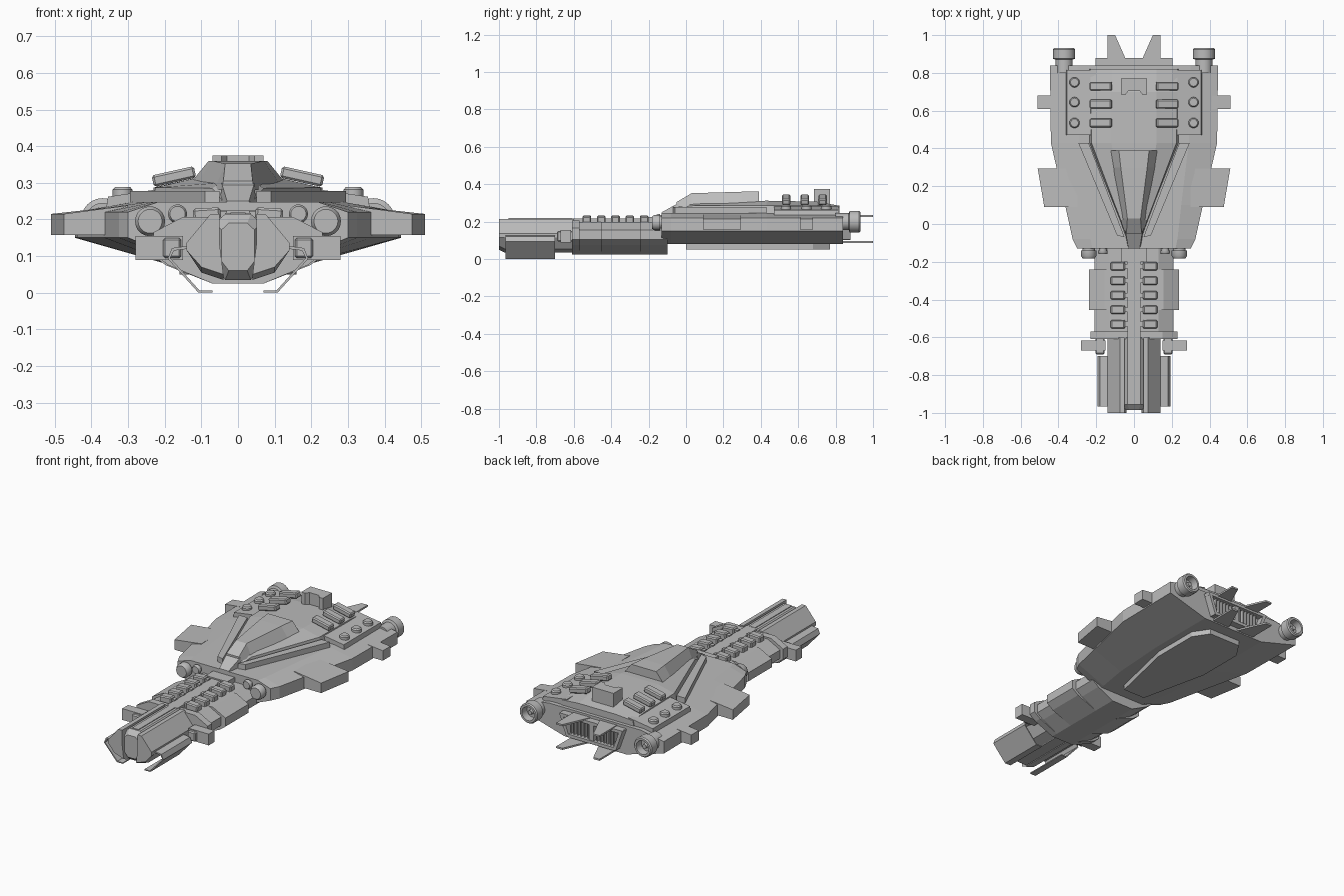
import bpy, bmesh, math
from mathutils import Vector, Matrix

if "Cube" in bpy.data.objects:
    bpy.data.objects.remove(bpy.data.objects["Cube"], do_unlink=True)

grey = bpy.data.materials.new("hull grey")
grey.use_nodes = True
grey.diffuse_color = (0.5, 0.5, 0.5, 1)
grey.node_tree.nodes["Principled BSDF"].inputs["Base Color"].default_value = (0.5, 0.5, 0.5, 1)


def finish(name, bm, mirror=False, smooth=False):
    bmesh.ops.recalc_face_normals(bm, faces=bm.faces)
    mesh = bpy.data.meshes.new(name)
    bm.to_mesh(mesh)
    bm.free()
    mesh.materials.append(grey)
    ob = bpy.data.objects.new(name, mesh)
    bpy.context.collection.objects.link(ob)
    if mirror:
        mod = ob.modifiers.new("Mirror", "MIRROR")
        mod.use_clip = False
        mod.use_mirror_merge = False
    if smooth:
        bpy.ops.object.select_all(action="DESELECT")
        ob.select_set(True)
        bpy.context.view_layer.objects.active = ob
        bpy.ops.object.shade_smooth_by_angle(angle=math.radians(35))
    return ob


def skin(bm, loops):
    """Join rings of points and cap both ends."""
    rings = [[bm.verts.new(p) for p in loop] for loop in loops]
    n = len(rings[0])
    for a, b in zip(rings, rings[1:]):
        for i in range(n):
            j = (i + 1) % n
            bm.faces.new((a[i], a[j], b[j], b[i]))
    bm.faces.new(rings[0])
    bm.faces.new(rings[-1])


def loft(name, rings, half=True):
    """Rings are (y, [(x, z)...]); half rings are reflected, others mirrored as a pair."""
    bm = bmesh.new()
    loops = []
    for y, pts in rings:
        full = pts + [(-x, z) for x, z in reversed(pts)] if half else pts
        loops.append([(x, y, z) for x, z in full])
    skin(bm, loops)
    return finish(name, bm, mirror=not half)


def prism(name, outline, z0, z1, pair=False):
    bm = bmesh.new()
    skin(bm, [[(x, y, z) for x, y in outline] for z in (z0, z1)])
    return finish(name, bm, mirror=pair)


def box(name, centre, size, pair=False, tilt=0, bevel=0):
    bm = bmesh.new()
    bmesh.ops.create_cube(bm, size=1)
    bmesh.ops.scale(bm, vec=size, verts=bm.verts)
    if bevel:
        bmesh.ops.bevel(bm, geom=bm.edges[:], offset=bevel, segments=1, affect="EDGES")
    bm.transform(Matrix.Translation(centre) @ Matrix.Rotation(tilt, 4, "Y"))
    return finish(name, bm, mirror=pair)


def lathe(name, centre, profile, axis="Y", steps=20):
    """Turn (radius, distance) points around an axis; always a mirrored pair."""
    bm = bmesh.new()
    loops = []
    for r, d in profile:
        ring = []
        for i in range(steps):
            t = math.tau * i / steps
            a, b = r * math.cos(t), r * math.sin(t)
            ring.append(Vector(centre) + Vector((a, d, b) if axis == "Y" else (a, b, d)))
        loops.append(ring)
    skin(bm, loops)
    return finish(name, bm, mirror=True, smooth=True)


# Main hull
def hull_ring(y, floor, w, top):
    return (y, [(floor, 0.08), (w, 0.15), (w, 0.22), (top, 0.247)])


loft("main_hull", [hull_ring(-0.13, 0.13, 0.30, 0.22), hull_ring(-0.08, 0.15, 0.325, 0.23),
                   hull_ring(0.1, 0.18, 0.365, 0.25), hull_ring(0.43, 0.2, 0.44, 0.29),
                   hull_ring(0.84, 0.2, 0.445, 0.3)])
prism("belly_plate", [(0.07, 0), (0.16, 0.4), (0.16, 0.68), (0.1, 0.77),
                      (-0.1, 0.77), (-0.16, 0.68), (-0.16, 0.4), (-0.07, 0)], 0.05, 0.09)

# Side fins
for label, y0, y1, x0, x1 in (("forward", 0.09, 0.295, 0.475, 0.51), ("rear", 0.61, 0.68, 0.51, 0.51)):
    loft(label + "_side_fin", [(y, [(0.3, 0.157), (x, 0.157), (x, 0.215), (0.3, 0.238)])
                               for y, x in ((y0, x0), (y1, x1))], half=False)

# Raised deck with V-shaped shoulders
prism("shoulder_strip", [(0.05, -0.07), (0.09, -0.06), (0.295, 0.43), (0.24, 0.43)], 0.23, 0.278, pair=True)
loft("shoulder_panel", [(y, [(0.2, 0.23), (0.36, 0.23), (0.355, 0.262), (0.2, 0.285)])
                        for y in (0.47, 0.815)], half=False)
loft("upper_deck", [(-0.06, [(0.045, 0.23), (0.045, 0.255), (0.03, 0.27)]),
                    (0.02, [(0.075, 0.23), (0.07, 0.285), (0.045, 0.3)]),
                    (0.43, [(0.24, 0.23), (0.225, 0.287), (0.12, 0.312)]),
                    (0.7, [(0.24, 0.23), (0.23, 0.287), (0.12, 0.307)]),
                    (0.82, [(0.24, 0.23), (0.23, 0.277), (0.12, 0.285)])])
loft("deck_nose", [(-0.13, [(0.035, 0.23), (0.03, 0.25)]), (-0.04, [(0.05, 0.23), (0.045, 0.3)])])

# Canopy
loft("canopy", [(-0.05, [(0.045, 0.28), (0.04, 0.305)]),
                (0.03, [(0.065, 0.28), (0.035, 0.352)]),
                (0.3, [(0.115, 0.295), (0.07, 0.36)]),
                (0.39, [(0.125, 0.305), (0.08, 0.36)])])

# Deck fittings
prism("deck_block", [(0.07, 0.685), (0.07, 0.77), (-0.07, 0.77), (-0.07, 0.685),
                     (-0.045, 0.685), (-0.03, 0.705), (0.03, 0.705), (0.045, 0.685)], 0.29, 0.375)
for i, y in enumerate((0.535, 0.635, 0.73)):
    box(f"deck_bar_{i}", (0.175, y, 0.317), (0.118, 0.046, 0.032), True, 0.22, 0.006)
    lathe(f"deck_knob_{i}", (0.315, y + 0.01 * i, 0.255), [(0.027, 0), (0.027, 0.026), (0.021, 0.033)], "Z", 16)

# Front hull knobs
for label, x, z, r in (("large", 0.24, 0.195, 0.041), ("small", 0.165, 0.215, 0.026)):
    lathe(label + "_front_knob", (x, -0.12, z), [(0.8 * r, 0), (0.8 * r, -0.02), (r, -0.02),
                                                 (r, -r * 1.2), (0.8 * r, -r * 1.5)])

# Rear thrusters with hollow ends
lathe("thruster", (0.37, 0.8, 0.2), [(0.045, 0), (0.045, 0.07), (0.058, 0.075), (0.058, 0.125),
                                     (0.052, 0.132), (0.04, 0.132), (0.036, 0.09), (0.015, 0.09),
                                     (0.012, 0.115)], steps=24)

# Central exhaust grille
for label, z, w in (("top", 0.222, 0.2), ("bottom", 0.112, 0.15)):
    box("grille_" + label, (0, 0.85, z), (2 * w, 0.06, 0.018))
box("grille_divider", (0, 0.85, 0.167), (0.03, 0.05, 0.11))
loft("grille_side", [(y, [(0.14, 0.105), (0.16, 0.105), (0.205, 0.23), (0.185, 0.23)])
                     for y in (0.82, 0.88)], half=False)
for i in range(6):
    box(f"grille_slat_{i}", (0.03 + 0.022 * i, 0.845, 0.167), (0.007, 0.04, 0.1), True)
for label, z in (("upper", 0.23), ("lower", 0.092)):
    prism(label + "_tail_spike", [(0.02, 0.82), (0.14, 0.82), (0.14, 1), (0.1, 1)], z - 0.005, z + 0.005, True)


# Neck
def neck_ring(y, w, lift=0):
    return (y, [(0.07, 0.025), (w - 0.04, 0.075), (w, 0.105), (w, 0.155 + lift), (w - 0.08, 0.197 + lift)])


loft("neck", [neck_ring(-0.61, 0.21), neck_ring(-0.1, 0.21)])
loft("neck_collar", [neck_ring(-0.455, 0.237), neck_ring(-0.24, 0.237)])
loft("neck_flange", [neck_ring(-0.61, 0.23, 0.01), neck_ring(-0.57, 0.23, 0.01)])
box("neck_spine", (0, -0.36, 0.2), (0.07, 0.5, 0.035))
box("neck_joint", (0, -0.16, 0.205), (0.14, 0.08, 0.04))
for i in range(5):
    y = -0.53 + 0.0765 * i
    box(f"neck_rib_{i}", (0.085, y, 0.21), (0.075, 0.046, 0.042), True, 0.06, 0.006)
    box(f"neck_rib_stub_{i}", (0.045, y, 0.208), (0.03, 0.025, 0.03), True)

# Side pods behind the nose
box("side_pod", (0.215, -0.643, 0.122), (0.13, 0.055, 0.066), True)
box("side_pod_socket", (0.18, -0.645, 0.122), (0.05, 0.09, 0.055), True, 0, 0.006)


# Nose
def core(y, s):
    return (y, [(s * x, 0.125 + s * z) for x, z in ((0.035, -0.09), (0.062, -0.055), (0.062, 0.065), (0.035, 0.09))])


loft("nose_core", [core(-0.6, 1), core(-0.955, 1), core(-0.985, 0.72)])
loft("nose_cheek", [(y, [(0.04, low), (0.1, low + 0.02), (0.14, 0.115), (0.14, 0.137),
                         (0.075, 0.215), (0.05, 0.215), (0.05, 0.13)])
                    for y, low in ((-1, 0.05), (-0.97, 0.035), (-0.6, 0.035))], half=False)
box("nose_ridge", (0, -0.78, 0.213), (0.04, 0.34, 0.012))

# Thin shells below the nose
shell = [(0.135, 0.12), (0.175, 0.115), (0.185, 0.095), (0.105, 0.006), (0.07, 0.006),
         (0.07, 0), (0.108, 0), (0.192, 0.093), (0.18, 0.122), (0.135, 0.128)]
loft("lower_shell", [(y, shell) for y in (-0.965, -0.7)], half=False)
